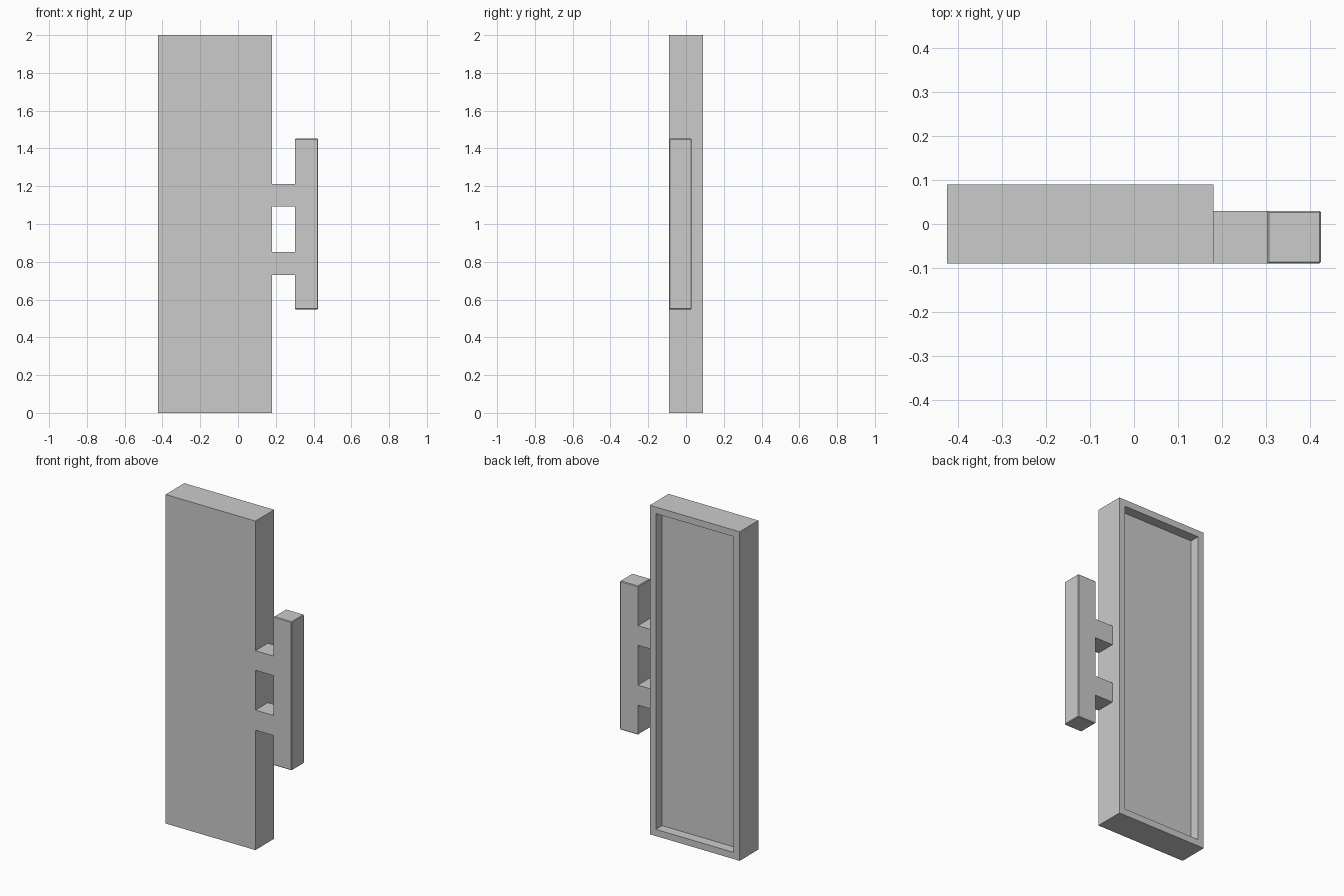
import bpy, bmesh

if "Cube" in bpy.data.objects:
    bpy.data.objects.remove(bpy.data.objects["Cube"])

HALF_X, DOOR_X = 0.424, 0.18      # overall half width, right side of the slab
FRONT, BACK = -0.09, 0.09


def finish(bm, name):
    bmesh.ops.recalc_face_normals(bm, faces=bm.faces[:])
    mesh = bpy.data.meshes.new(name)
    bm.to_mesh(mesh)
    bm.free()
    obj = bpy.data.objects.new(name, mesh)
    bpy.context.collection.objects.link(obj)
    return obj


def extruded_profile(points, y0, y1):
    """Closed prism from an (x, z) outline, extruded along y."""
    bm = bmesh.new()
    face = bm.faces.new([bm.verts.new((x, y0, z)) for x, z in points])
    out = bmesh.ops.extrude_face_region(bm, geom=[face])
    verts = [v for v in out["geom"] if isinstance(v, bmesh.types.BMVert)]
    bmesh.ops.translate(bm, verts=verts, vec=(0, y1 - y0, 0))
    bm.normal_update()
    return bm


# Door slab with a recessed panel in its back face
bm = extruded_profile([(-HALF_X, 0), (DOOR_X, 0), (DOOR_X, 2), (-HALF_X, 2)], FRONT, BACK)
back = next(f for f in bm.faces if all(v.co.y > BACK - 1e-4 for v in f.verts))
bmesh.ops.inset_region(bm, faces=[back], thickness=0.057)
out = bmesh.ops.extrude_discrete_faces(bm, faces=[back])
bmesh.ops.translate(bm, verts=out["faces"][0].verts[:], vec=(0, -0.06, 0))
finish(bm, "door_slab")

# Pull handle: upright bar with two mounting posts, one continuous outline
BAR_X, BOTTOM, TOP = 0.302, 0.548, 1.452
outline = [(HALF_X, BOTTOM), (HALF_X, TOP), (BAR_X, TOP)]
for z0, z1 in ((1.093, 1.212), (0.729, 0.851)):
    outline += [(BAR_X, z1), (DOOR_X, z1), (DOOR_X, z0), (BAR_X, z0)]
outline.append((BAR_X, BOTTOM))
bm = extruded_profile(outline, FRONT, 0.03)

# Fine chamfer on the outer edges of the bar
tests = (lambda c: c.x > HALF_X - 1e-4,
         lambda c: c.z > TOP - 1e-4,
         lambda c: c.z < BOTTOM + 1e-4)
edges = [e for e in bm.edges if any(all(t(v.co) for v in e.verts) for t in tests)]
bmesh.ops.bevel(bm, geom=edges, offset=0.004, segments=1, affect='EDGES')
finish(bm, "door_handle")
